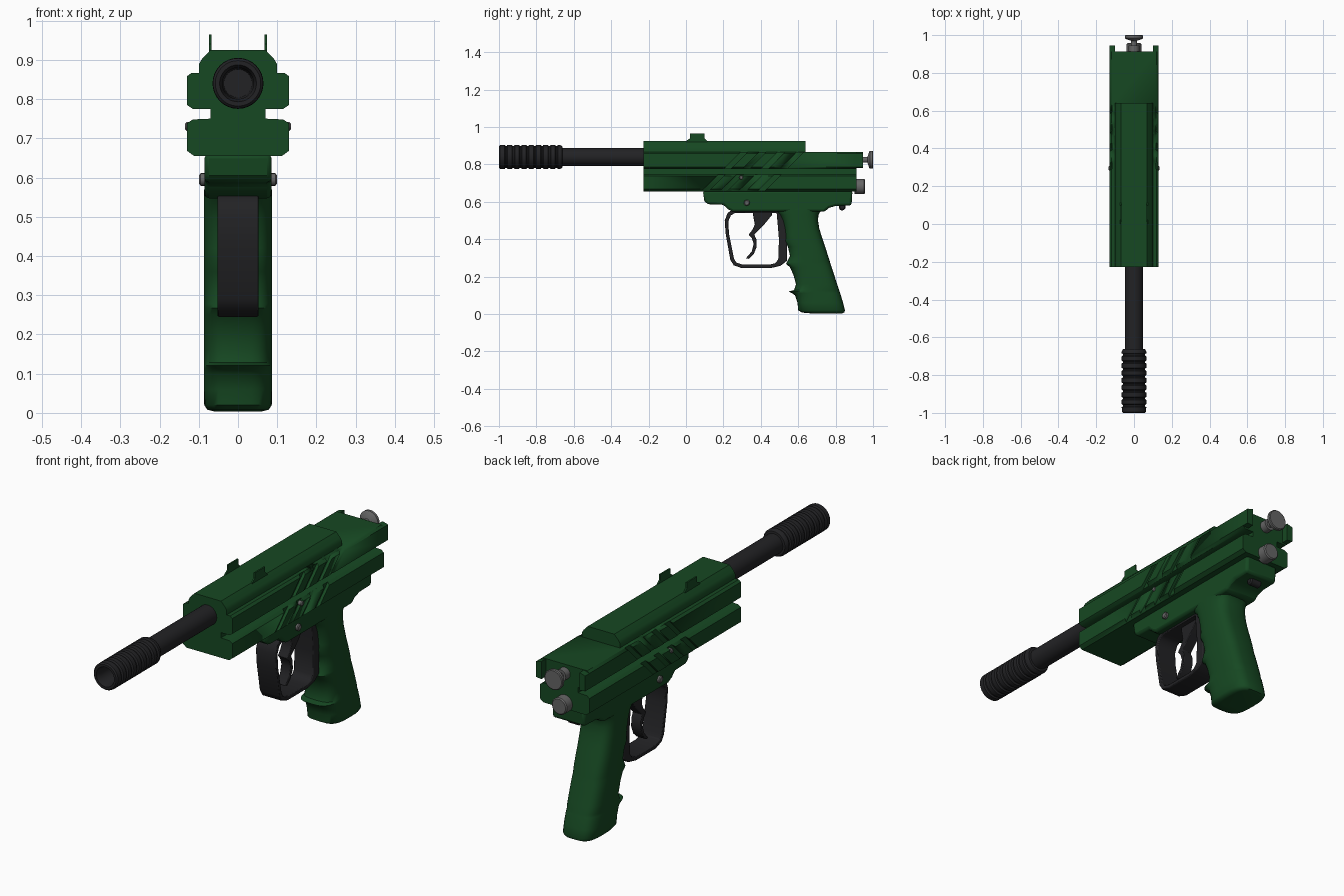
import bpy, bmesh, math
from mathutils import Vector


def mat(name, c):
    m = bpy.data.materials.new(name)
    m.diffuse_color = (*c, 1)
    return m


GREEN = mat("green", (0.008, 0.065, 0.016))
BLACK = mat("black", (0.016, 0.016, 0.018))
GREY = mat("grey", (0.13, 0.13, 0.13))


def finish(name, bm, m, bevel=0, angle=35, segs=2):
    bmesh.ops.recalc_face_normals(bm, faces=bm.faces)
    me = bpy.data.meshes.new(name)
    bm.to_mesh(me)
    bm.free()
    ob = bpy.data.objects.new(name, me)
    bpy.context.collection.objects.link(ob)
    if m:
        me.materials.append(m)
    bpy.context.view_layer.objects.active = ob
    for o in bpy.context.selected_objects:
        o.select_set(False)
    ob.select_set(True)
    if bevel:
        b = ob.modifiers.new("bevel", 'BEVEL')
        b.width, b.segments, b.limit_method = bevel, segs, 'ANGLE'
        b.angle_limit = math.radians(40)
    bpy.ops.object.shade_smooth_by_angle(angle=math.radians(angle))
    return ob


def add_prism(bm, pts, axis, a, b):
    """Extrude a profile: (x, z) points along y, or (y, z) points along x."""
    put = (lambda p, t: (p[0], t, p[1])) if axis == 'y' else (lambda p, t: (t, *p))
    lo = [bm.verts.new(put(p, a)) for p in pts]
    hi = [bm.verts.new(put(p, b)) for p in pts]
    n = len(pts)
    bm.faces.new(lo)
    bm.faces.new(hi[::-1])
    for i in range(n):
        bm.faces.new((lo[i], lo[(i + 1) % n], hi[(i + 1) % n], hi[i]))


def prism(name, pts, axis, a, b, m, bevel=0, angle=35, segs=2):
    bm = bmesh.new()
    add_prism(bm, pts, axis, a, b)
    return finish(name, bm, m, bevel, angle, segs)


def mirror_x(half):
    return half + [(-x, z) for x, z in reversed(half)]


def skin(bm, rings, cap=True):
    rings = [[bm.verts.new(p) for p in r] for r in rings]
    n = len(rings[0])
    for r, s in zip(rings, rings[1:]):
        for i in range(n):
            bm.faces.new((r[i], r[(i + 1) % n], s[(i + 1) % n], s[i]))
    if cap:
        bm.faces.new(rings[0])
        bm.faces.new(rings[-1][::-1])


def lathe(name, prof, centre, m, axis='y', n=32):
    """Revolve (position, radius) points about an axis through centre."""
    rings = []
    for t, r in prof:
        ring = []
        for i in range(n):
            u, v = r * math.cos(2 * math.pi * i / n), r * math.sin(2 * math.pi * i / n)
            ring.append(Vector(centre) + Vector((u, t, v) if axis == 'y' else (t, u, v)))
        rings.append(ring)
    bm = bmesh.new()
    skin(bm, rings)
    return finish(name, bm, m)


# receiver with two rails on each side
half = [(0.112, 0.655), (0.13, 0.668), (0.13, 0.738), (0.115, 0.748), (0.07, 0.75),
        (0.07, 0.775), (0.115, 0.775), (0.13, 0.785), (0.13, 0.858), (0.118, 0.867)]
body = prism("receiver", mirror_x(half), 'y', -0.228, 0.912, GREEN)

# slanted grooves cut in the rails
bm = bmesh.new()
for side in (-1, 1):
    for k in range(4):
        y = 0.055 + 0.1 * k
        add_prism(bm, [(y, 0.63), (y + 0.038, 0.63), (y + 0.288, 0.88), (y + 0.25, 0.88)],
                  'x', side * 0.116, side * 0.2)
cutter = finish("groove_cutter", bm, None)
cutter.hide_render = True
cut = body.modifiers.new("grooves", 'BOOLEAN')
cut.operation, cut.object, cut.solver = 'DIFFERENCE', cutter, 'EXACT'
bpy.context.view_layer.objects.active = body
bpy.ops.object.modifier_apply(modifier="grooves")
bpy.data.objects.remove(cutter)

# raised top cover and rear rail tips
prism("top_cover", mirror_x([(0.1, 0.85), (0.1, 0.888), (0.092, 0.902), (0.07, 0.925)]),
      'y', -0.228, 0.64, GREEN)
for s, side in ((-1, "left"), (1, "right")):
    prism("rail_tip_" + side, [(s * 0.1, 0.782), (s * 0.13, 0.785), (s * 0.13, 0.858), (s * 0.1, 0.866)],
          'y', 0.905, 0.945, GREEN)
    # thin sight fins
    prism("sight_fin_" + side, [(0.0, 0.9), (0.0, 0.925), (0.022, 0.94), (0.022, 0.965), (0.098, 0.965),
                                (0.098, 0.94), (0.115, 0.925), (0.115, 0.9)],
          'x', s * 0.067, s * 0.074, GREEN)

# lower frame
prism("lower_frame", [(0.09, 0.66), (0.098, 0.605), (0.115, 0.587), (0.2, 0.585), (0.222, 0.562),
                      (0.25, 0.547), (0.74, 0.547), (0.765, 0.568), (0.8, 0.578), (0.885, 0.58),
                      (0.89, 0.66)], 'x', -0.086, 0.086, GREEN, 0.012)

# grip lofted from rounded sections: (z, front y, back y, half width)
sections = [(0.004, 0.665, 0.835, 0.062), (0.008, 0.62, 0.846, 0.078), (0.02, 0.6, 0.85, 0.086),
            (0.06, 0.596, 0.84, 0.087), (0.1, 0.583, 0.828, 0.087), (0.112, 0.566, 0.824, 0.087),
            (0.121, 0.548, 0.821, 0.087), (0.128, 0.578, 0.819, 0.087), (0.16, 0.588, 0.808, 0.087),
            (0.21, 0.574, 0.792, 0.087), (0.25, 0.556, 0.779, 0.087), (0.268, 0.535, 0.773, 0.087),
            (0.278, 0.54, 0.77, 0.087), (0.31, 0.556, 0.76, 0.087), (0.36, 0.545, 0.744, 0.087),
            (0.39, 0.527, 0.734, 0.087), (0.42, 0.53, 0.724, 0.087), (0.46, 0.525, 0.712, 0.087),
            (0.5, 0.515, 0.706, 0.087), (0.53, 0.5, 0.708, 0.087), (0.55, 0.48, 0.72, 0.087),
            (0.57, 0.46, 0.755, 0.086), (0.59, 0.45, 0.79, 0.085)]
rings = []
for z, f, b, w in sections:
    ring = []
    for i in range(32):
        c, s = math.cos(math.pi * i / 16), math.sin(math.pi * i / 16)
        ring.append((w * math.copysign(abs(c) ** 0.55, c),
                     (f + b) / 2 + (b - f) / 2 * math.copysign(abs(s) ** 0.65, s), z))
    rings.append(ring)
bm = bmesh.new()
skin(bm, rings)
finish("grip", bm, GREEN, angle=50)

# trigger guard loop: matching outer and inner outlines
outer = [(0.25, 0.56), (0.222, 0.54), (0.207, 0.5), (0.212, 0.43), (0.237, 0.29), (0.255, 0.261),
         (0.3, 0.245), (0.45, 0.245), (0.505, 0.258), (0.54, 0.285), (0.54, 0.4), (0.525, 0.56)]
inner = [(0.262, 0.54), (0.24, 0.528), (0.226, 0.495), (0.23, 0.43), (0.256, 0.298), (0.268, 0.276),
         (0.305, 0.264), (0.445, 0.264), (0.477, 0.272), (0.493, 0.292), (0.497, 0.4), (0.485, 0.54)]
bm = bmesh.new()
loops = [[(x, y, z) for y, z in o] for o, x in
         ((outer, -0.052), (outer, 0.052), (inner, 0.052), (inner, -0.052), (outer, -0.052))]
skin(bm, loops, cap=False)
bmesh.ops.remove_doubles(bm, verts=bm.verts, dist=1e-5)
finish("trigger_guard", bm, BLACK, 0.004, 40)

# curved trigger
prism("trigger", [(0.355, 0.56), (0.36, 0.52), (0.368, 0.48), (0.355, 0.45), (0.335, 0.425), (0.352, 0.405),
                  (0.362, 0.375), (0.352, 0.335), (0.32, 0.298), (0.335, 0.295), (0.362, 0.32),
                  (0.378, 0.36), (0.376, 0.4), (0.365, 0.425), (0.385, 0.445), (0.415, 0.475),
                  (0.46, 0.53), (0.46, 0.56)], 'x', -0.026, 0.026, BLACK, 0.003)

# barrel and ribbed muzzle with an open bore
lathe("barrel", [(-0.7, 0.048), (-0.2, 0.048)], (0, 0, 0.84), BLACK)
prof = [(-0.8, 0.036), (-0.975, 0.04), (-1.0, 0.047), (-1.0, 0.058), (-0.994, 0.064)]
for k in range(8):
    y = -0.962 + 0.0385 * k
    prof += [(y - 0.008, 0.065), (y - 0.003, 0.058), (y + 0.003, 0.058), (y + 0.008, 0.065)]
prof += [(-0.675, 0.065), (-0.662, 0.058), (-0.66, 0.045)]
lathe("muzzle", prof, (0, 0, 0.84), BLACK)

# rear knobs
lathe("cocking_knob", [(0.9, 0.028), (0.945, 0.028), (0.945, 0.016), (0.97, 0.016), (0.98, 0.044),
                       (0.985, 0.048), (0.997, 0.048), (1.0, 0.044)], (0, 0, 0.825), GREY)
lathe("end_plug", [(0.9, 0.04), (0.952, 0.04), (0.957, 0.035)], (0, 0, 0.682), GREY)

# cross pins and rear screw
for name, y, z, r, w in (("frame_pin", 0.325, 0.595, 0.016, 0.099), ("rail_pin", 0.295, 0.73, 0.011, 0.135)):
    lathe(name, [(-w, r * 0.7), (-w + 0.004, r), (w - 0.004, r), (w, r * 0.7)], (0, y, z), GREY, 'x', 16)
lathe("rear_screw", [(-0.03, 0.012), (-0.025, 0.018), (0.025, 0.018), (0.03, 0.012)],
      (0, 0.835, 0.572), BLACK, 'x', 16)
